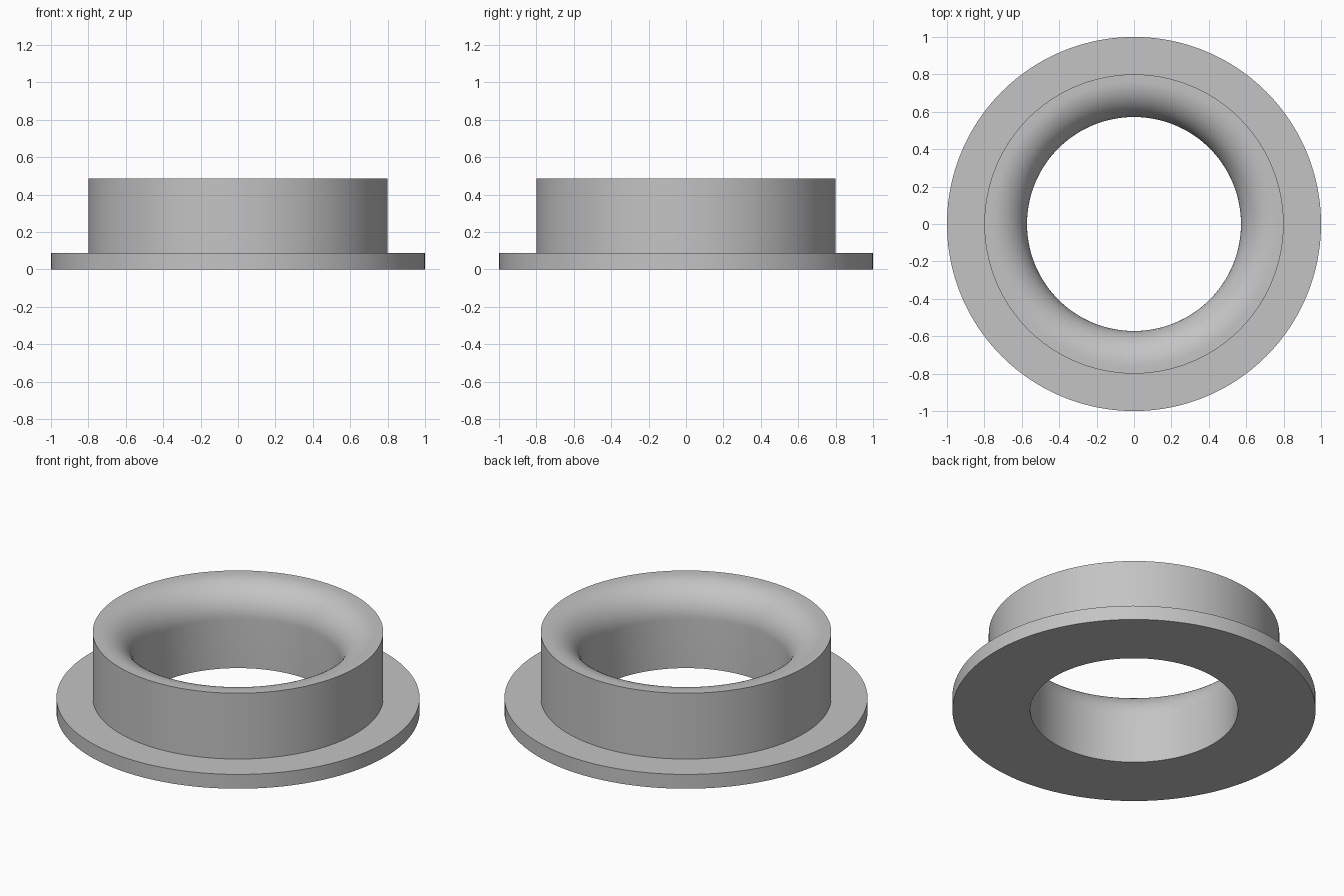
import bpy
import bmesh
from math import sin, cos, pi, radians

cube = bpy.data.objects.get("Cube")
if cube:
    bpy.data.objects.remove(cube, do_unlink=True)

FLANGE_R, COLLAR_R, BORE_R = 1.0, 0.8, 0.572
FLANGE_H, HEIGHT, LIP = 0.087, 0.487, 0.19
SEGMENTS, LIP_STEPS = 160, 16

# Single grey material
grey = bpy.data.materials.new("plain grey")
grey.use_nodes = True
colour = (0.55, 0.55, 0.55, 1)
grey.diffuse_color = colour
grey.node_tree.nodes["Principled BSDF"].inputs["Base Color"].default_value = colour

# Half section: flange, collar, then a rounded lip rolling into the bore
profile = [(BORE_R, 0), (FLANGE_R, 0), (FLANGE_R, FLANGE_H),
           (COLLAR_R, FLANGE_H), (COLLAR_R, HEIGHT)]
for i in range(LIP_STEPS + 1):
    a = pi / 2 * (1 + i / LIP_STEPS)
    profile.append((BORE_R + LIP + LIP * cos(a), HEIGHT - LIP + LIP * sin(a)))

# Spin the section around the vertical axis
bm = bmesh.new()
verts = [bm.verts.new((r, 0, z)) for r, z in profile]
edges = [bm.edges.new((v, verts[(i + 1) % len(verts)])) for i, v in enumerate(verts)]
bmesh.ops.spin(bm, geom=verts + edges, cent=(0, 0, 0), axis=(0, 0, 1),
               angle=2 * pi, steps=SEGMENTS, use_duplicate=False)
bmesh.ops.remove_doubles(bm, verts=bm.verts, dist=0.0005)
bmesh.ops.recalc_face_normals(bm, faces=bm.faces)

mesh = bpy.data.meshes.new("flanged_ring")
bm.to_mesh(mesh)
bm.free()
mesh.materials.append(grey)
ring = bpy.data.objects.new("flanged_ring", mesh)
bpy.context.collection.objects.link(ring)

# Smooth round walls with crisp rims
bpy.ops.object.select_all(action='DESELECT')
ring.select_set(True)
bpy.context.view_layer.objects.active = ring
bpy.ops.object.shade_smooth_by_angle(angle=radians(30))
